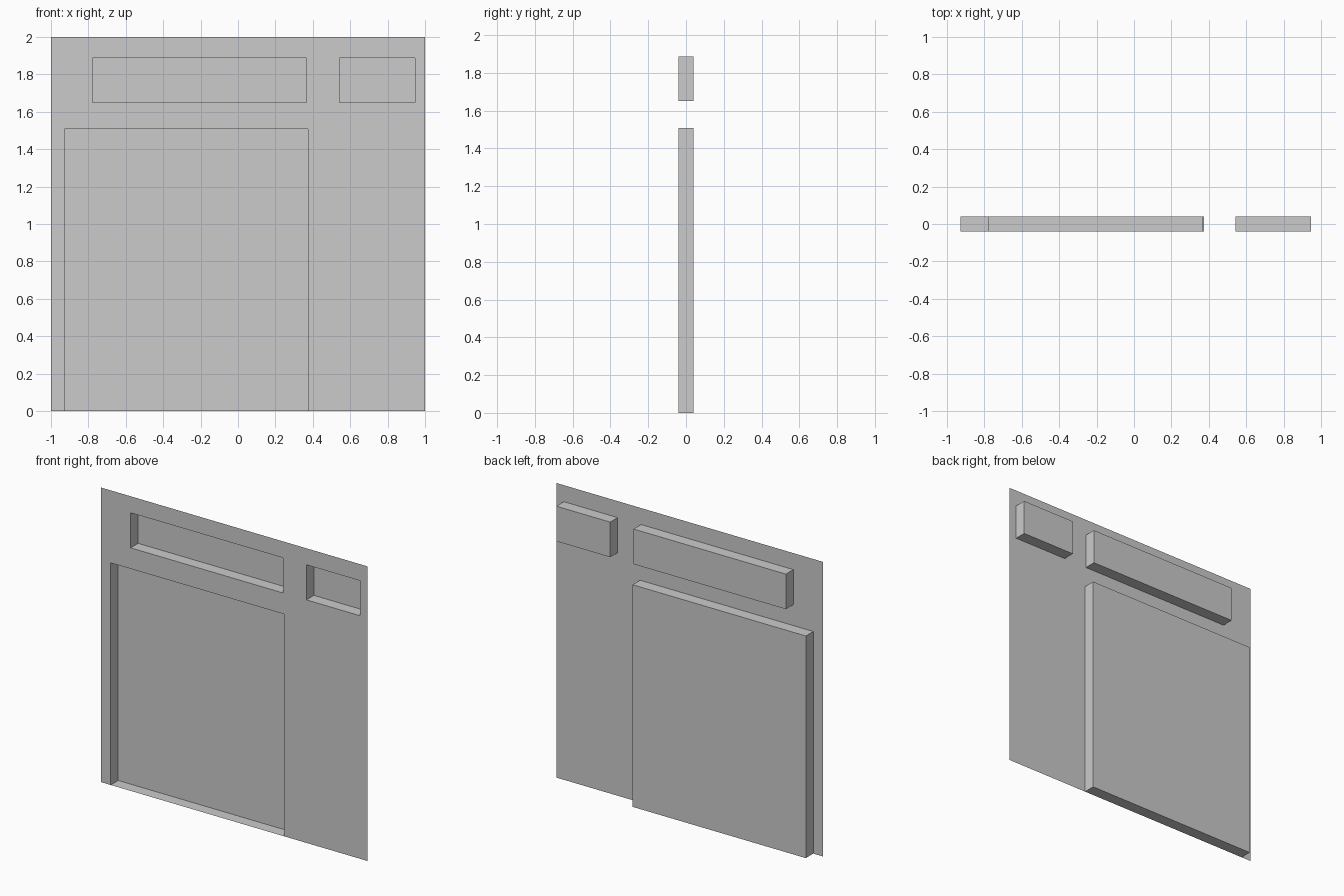
import bpy, bmesh

if "Cube" in bpy.data.objects:
    bpy.data.objects.remove(bpy.data.objects["Cube"])

FRONT, BACK = -0.04, 0.04
X0, X1, Z0, Z1 = -1.0, 1.0, 0.0, 2.0

# Openings as (x min, x max, z min, z max)
OPENINGS = {
    "door_recess": (-0.928, 0.373, 0.0, 1.508),
    "long_window_recess": (-0.778, 0.366, 1.65, 1.888),
    "short_window_recess": (0.542, 0.946, 1.65, 1.888),
}


def make_object(name, quads):
    bm = bmesh.new()
    for quad in quads:
        bm.faces.new([bm.verts.new(p) for p in quad])
    bmesh.ops.remove_doubles(bm, verts=bm.verts, dist=1e-5)
    mesh = bpy.data.meshes.new(name)
    bm.to_mesh(mesh)
    bm.free()
    obj = bpy.data.objects.new(name, mesh)
    bpy.context.collection.objects.link(obj)
    return obj


def upright(x0, x1, z0, z1, y):
    """Upright quad facing the front."""
    return [(x0, y, z0), (x1, y, z0), (x1, y, z1), (x0, y, z1)]


# Thin front wall: grid cells between the opening edges, skipping the openings
xs = sorted({X0, X1, *(v for o in OPENINGS.values() for v in o[:2])})
zs = sorted({Z0, Z1, *(v for o in OPENINGS.values() for v in o[2:])})
cells = []
for xa, xb in zip(xs, xs[1:]):
    for za, zb in zip(zs, zs[1:]):
        cx, cz = (xa + xb) / 2, (za + zb) / 2
        if not any(o[0] < cx < o[1] and o[2] < cz < o[3] for o in OPENINGS.values()):
            cells.append(upright(xa, xb, za, zb, FRONT))
make_object("front_wall", cells)

# Recesses: back panel plus four side faces, open at the front
for name, (xa, xb, za, zb) in OPENINGS.items():
    front = upright(xa, xb, za, zb, FRONT)
    back = upright(xa, xb, za, zb, BACK)
    sides = [[front[i], front[(i + 1) % 4], back[(i + 1) % 4], back[i]] for i in range(4)]
    make_object(name, [back] + sides)
